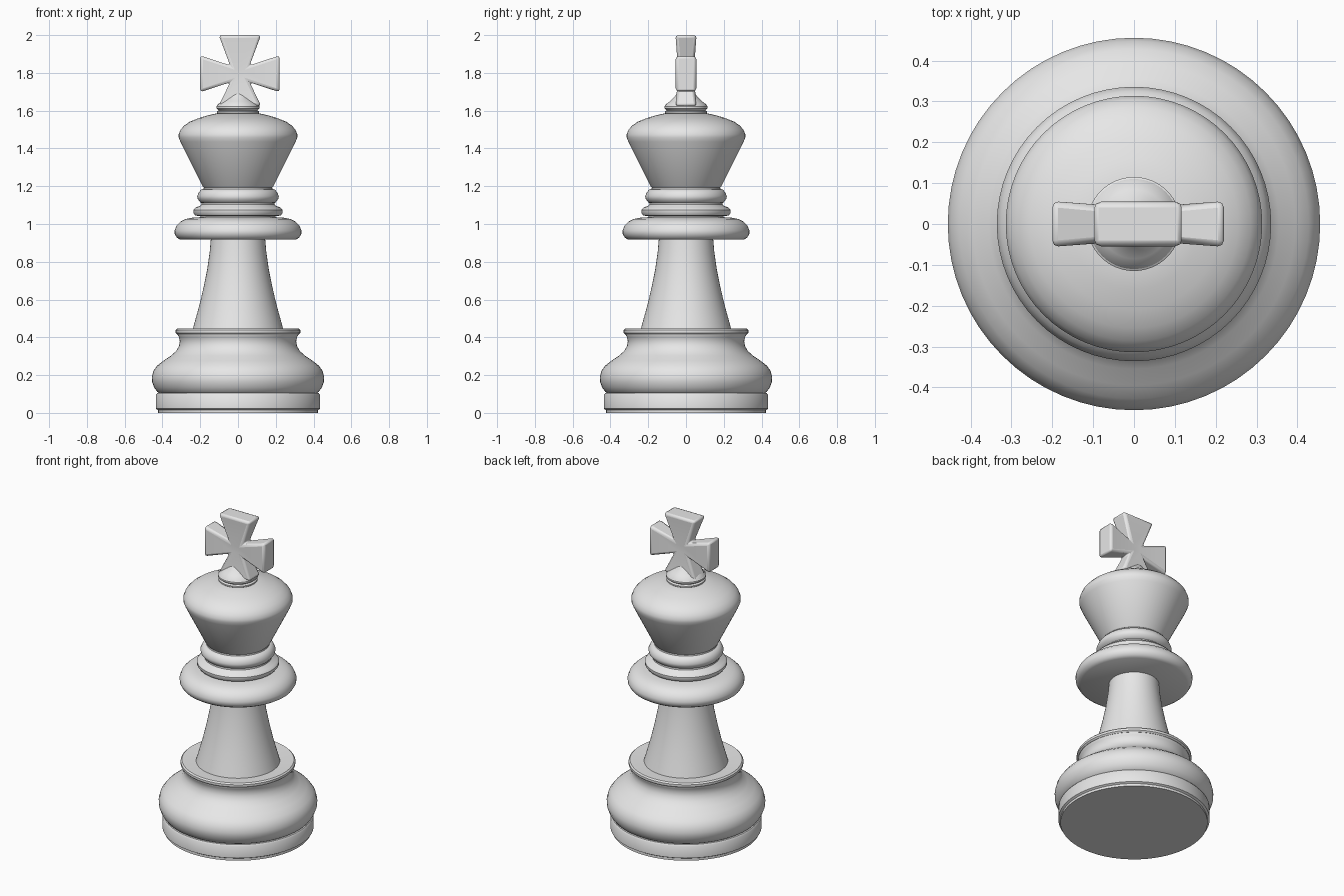
import bpy
import bmesh
from math import pi, radians
from mathutils import Vector

if "Cube" in bpy.data.objects:
    bpy.data.objects.remove(bpy.data.objects["Cube"], do_unlink=True)

grey = bpy.data.materials.new("pale_grey")
grey.use_nodes = True
grey.diffuse_color = (0.8, 0.8, 0.8, 1)
grey.node_tree.nodes["Principled BSDF"].inputs["Base Color"].default_value = (0.8, 0.8, 0.8, 1)


def add_object(name, bm, bevel=0):
    bmesh.ops.recalc_face_normals(bm, faces=bm.faces)
    mesh = bpy.data.meshes.new(name)
    bm.to_mesh(mesh)
    bm.free()
    mesh.materials.append(grey)
    obj = bpy.data.objects.new(name, mesh)
    bpy.context.collection.objects.link(obj)
    if bevel:
        mod = obj.modifiers.new("soft_edges", "BEVEL")
        mod.width, mod.segments, mod.limit_method = bevel, 2, "ANGLE"
        mod.angle_limit = radians(40)
    bpy.ops.object.select_all(action="DESELECT")
    obj.select_set(True)
    bpy.context.view_layer.objects.active = obj
    bpy.ops.object.shade_smooth_by_angle(angle=radians(40))
    return obj


def lathe(name, profile, steps=64):
    """Turn (radius, height) points into a closed solid around z."""
    points = [(0, profile[0][1])] + profile + [(0, profile[-1][1])]
    bm = bmesh.new()
    verts = [bm.verts.new((r, 0, z)) for r, z in points]
    edges = [bm.edges.new(pair) for pair in zip(verts, verts[1:])]
    bmesh.ops.spin(bm, geom=verts + edges, cent=(0, 0, 0), axis=(0, 0, 1),
                   angle=2 * pi, steps=steps)
    bmesh.ops.remove_doubles(bm, verts=bm.verts, dist=0.0001)
    return add_object(name, bm)


# Foot and swelling base
lathe("plinth", [(.423, 0), (.423, .015), (.435, .022), (.435, .095), (.428, .104), (.41, .104)])
lathe("base_bulge", [(.41, .1), (.428, .112), (.444, .135), (.455, .165), (.456, .19),
                     (.448, .222), (.428, .25), (.395, .276), (.355, .303), (.328, .327),
                     (.312, .355), (.308, .38), (.313, .402), (.32, .415), (.32, .425)])
lathe("base_rim", [(.322, .416), (.33, .424), (.33, .438), (.322, .446), (.305, .446), (.24, .438)])

# Stem and collar
lathe("stem", [(.242, .435), (.224, .5), (.202, .58), (.181, .67), (.163, .76), (.15, .85), (.143, .93)])
lathe("collar", [(.306, .917), (.324, .928), (.335, .947), (.336, .965), (.325, .992),
                 (.304, 1.013), (.278, 1.026), (.245, 1.033), (.2, 1.036)])
lathe("neck", [(.2, 1.03), (.195, 1.1), (.18, 1.2)])
lathe("lower_ring", [(.205, 1.042), (.226, 1.045), (.236, 1.058), (.236, 1.074),
                     (.224, 1.088), (.2, 1.096), (.19, 1.108)])
lathe("upper_ring", [(.18, 1.105), (.2, 1.115), (.213, 1.132), (.216, 1.148),
                     (.207, 1.168), (.195, 1.182), (.18, 1.186)])

# Head and the stepped foot of the cross
lathe("head", [(.182, 1.194), (.188, 1.2), (.305, 1.435), (.314, 1.458), (.314, 1.475),
               (.305, 1.498), (.286, 1.52), (.255, 1.542), (.21, 1.56), (.16, 1.575), (.112, 1.586)])
lathe("finial_disc", [(.105, 1.582), (.112, 1.588), (.112, 1.596), (.102, 1.602),
                      (.106, 1.606), (.115, 1.612), (.115, 1.622), (.105, 1.63)])
lathe("finial_cone", [(.113, 1.618), (.108, 1.632), (.085, 1.65), (.062, 1.672), (.045, 1.695)])

# Cross: a thin centre block whose four sides are drawn out into flared arms
centre = Vector((.01, 0, 1.795))
bm = bmesh.new()
bmesh.ops.create_cube(bm, size=2)
for v in bm.verts:
    v.co = centre + Vector((v.co.x * .052, v.co.y * .042, v.co.z * .045))
bm.normal_update()
for face in [f for f in bm.faces if abs(f.normal.y) < .5]:
    direction = face.normal.copy()
    sideways = abs(direction.x) > .5
    reach = .21 if sideways else (.205 if direction.z > 0 else .17)
    flare = .097 if sideways else .112
    arm = bmesh.ops.extrude_face_region(bm, geom=[face])["geom"]
    bmesh.ops.delete(bm, geom=[face], context="FACES_ONLY")
    for v in [g for g in arm if isinstance(g, bmesh.types.BMVert)]:
        d = v.co - centre
        across = d.z if sideways else d.x
        side = flare if across > 0 else -flare
        depth = .056 if d.y > 0 else -.056
        v.co = centre + direction * reach + Vector((0, depth, side) if sideways else (side, depth, 0))
add_object("cross", bm, bevel=.015)
